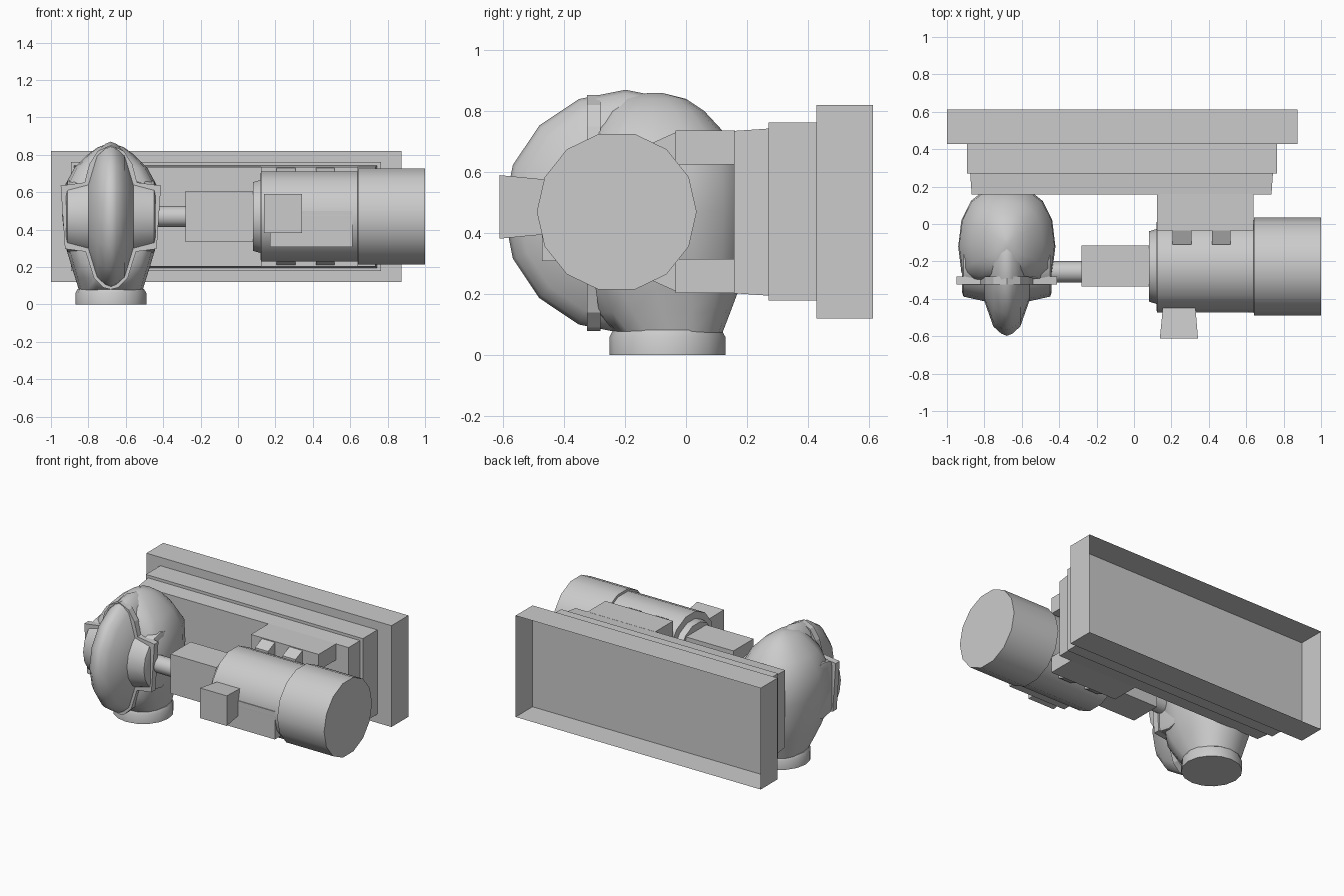
import bpy, bmesh, math
from mathutils import Vector

if "Cube" in bpy.data.objects:
    bpy.data.objects.remove(bpy.data.objects["Cube"])


def finish(name, bm, smooth=None):
    bmesh.ops.remove_doubles(bm, verts=bm.verts[:], dist=0.0005)
    bmesh.ops.recalc_face_normals(bm, faces=bm.faces[:])
    me = bpy.data.meshes.new(name)
    bm.to_mesh(me)
    bm.free()
    ob = bpy.data.objects.new(name, me)
    bpy.context.collection.objects.link(ob)
    if smooth:
        bpy.ops.object.select_all(action='DESELECT')
        ob.select_set(True)
        bpy.context.view_layer.objects.active = ob
        bpy.ops.object.shade_smooth_by_angle(angle=math.radians(smooth))
    return ob


def loft(name, rings, smooth=None, caps=True):
    bm = bmesh.new()
    rows = [[bm.verts.new(p) for p in ring] for ring in rings]
    n = len(rows[0])
    for a, b in zip(rows, rows[1:]):
        for i in range(n):
            bm.faces.new((a[i], a[(i + 1) % n], b[(i + 1) % n], b[i]))
    if caps:
        bm.faces.new(rows[0])
    bm.faces.new(rows[-1])
    return finish(name, bm, smooth)


def rect(y, x0, x1, z0, z1):
    return [(x0, y, z0), (x1, y, z0), (x1, y, z1), (x0, y, z1)]


def box(name, x0, x1, y0, y1, z0, z1, grow=0.0, caps=True):
    # block along y, optionally flared at the y1 end; caps=False opens y1
    return loft(name, [rect(y1, x0 - grow, x1 + grow, z0 - grow, z1 + grow),
                       rect(y0, x0, x1, z0, z1)], caps=caps)


def lathe_x(name, profile, cy, cz, n, smooth=35):
    rings = [[(x, cy + r * math.cos(2 * math.pi * i / n),
               cz + r * math.sin(2 * math.pi * i / n)) for i in range(n)]
             for x, r in profile]
    return loft(name, rings, smooth)


def prism(name, pts, d0, d1, axis):
    # flat outline extruded along x (pts are y,z) or y (pts are x,z)
    f = (lambda d, p: (d, p[0], p[1])) if axis == 'x' else (lambda d, p: (p[0], d, p[1]))
    return loft(name, [[f(d0, p) for p in pts], [f(d1, p) for p in pts]])


CZ = 0.47
MY = -0.227
PX = -0.68

# Stepped mounting base, hollow at the back
box("base_tray", -1.0, 0.873, 0.428, 0.613, 0.12, 0.82, caps=False)
box("base_step", -0.893, 0.765, 0.27, 0.43, 0.18, 0.762)
box("base_panel", -0.868, 0.735, 0.157, 0.275, 0.203, 0.735, grow=0.008)

# Motor with front collar and fan cover
lathe_x("motor", [(0.08, 0.188), (0.12, 0.2), (0.122, 0.247), (0.64, 0.247),
                  (0.642, 0.262), (1.0, 0.262)], MY, CZ, 14)

# Motor feet and gussets, mirrored above and below
for side, tag in ((1, "upper"), (-1, "lower")):
    z0, z1 = sorted((CZ + side * 0.155, CZ + side * 0.266))
    box("motor_foot_" + tag, 0.123, 0.64, -0.035, 0.16, z0, z1)
    for k, x in enumerate((0.207, 0.417)):
        prism(f"foot_gusset_{tag}_{k}",
              [(y, CZ + side * z) for y, z in
               ((-0.03, 0.262), (-0.11, 0.226), (-0.11, 0.19), (-0.03, 0.15))],
              x, x + 0.1, 'x')

# Terminal box on its pad
box("terminal_pad", 0.17, 0.612, -0.472, -0.3, 0.308, 0.50)
loft("terminal_box", [rect(-0.611, 0.138, 0.342, 0.382, 0.59),
                      rect(-0.44, 0.155, 0.328, 0.398, 0.574)])

# Coupling guard and shaft
box("coupling_guard", -0.282, 0.085, -0.335, -0.115, 0.335, 0.607)
lathe_x("shaft", [(-0.47, 0.057), (-0.27, 0.057)], -0.256, CZ, 12)

# Front casing: spiral wheel housing with bearing hubs, turned about the shaft
half = [(0.24, 0.165), (0.232, 0.19), (0.12, 0.215), (0.072, 0.35), (0.03, 0.388)]
prof = [(PX - x, r) for x, r in half] + [(PX, 0.4)] + [(PX + x, r) for x, r in reversed(half)]
lathe_x("pump_wheel_housing", prof, -0.198, CZ, 16, smooth=50)

# Casing split flange
right = [(0.07, 0.82), (0.115, 0.75), (0.14, 0.652), (0.268, 0.635), (0.245, 0.297),
         (0.135, 0.282), (0.09, 0.14), (0.04, 0.09)]
outline = ([(PX, 0.852)] + [(PX + x, z) for x, z in right] + [(PX, 0.08)]
           + [(PX - x, z) for x, z in reversed(right)])
prism("split_flange", outline, -0.324, -0.28, 'y')

# Rear casing: rounded sections (z, half width, front y, back y)
sections = [(0.075, 0.17, -0.235, 0.12), (0.14, 0.19, -0.30, 0.145),
            (0.22, 0.215, -0.37, 0.175), (0.31, 0.242, -0.42, 0.20),
            (0.47, 0.26, -0.45, 0.21), (0.62, 0.255, -0.43, 0.20),
            (0.73, 0.195, -0.34, 0.125), (0.80, 0.125, -0.27, 0.06),
            (0.84, 0.07, -0.22, 0.0), (0.86, 0.015, -0.12, -0.08)]
rings = []
for z, a, y0, y1 in sections:
    cy, b = (y0 + y1) / 2, (y1 - y0) / 2
    ring = []
    for i in range(16):
        t = 2 * math.pi * i / 16
        c, s = math.cos(t), math.sin(t)
        e = 0.88
        ring.append((PX + a * math.copysign(abs(c) ** e, c),
                     max(cy + b * math.copysign(abs(s) ** e, s), -0.295 - 0.0001 * i), z))
    rings.append(ring)
loft("pump_rear_casing", rings, smooth=50)

# Discharge nozzle at the bottom
noz = []
for z, r in ((0.0, 0.19), (0.06, 0.19), (0.082, 0.178)):
    noz.append([(PX + r * math.cos(2 * math.pi * i / 16),
                 -0.061 + r * math.sin(2 * math.pi * i / 16), z) for i in range(16)])
loft("discharge_nozzle", noz, smooth=35)
